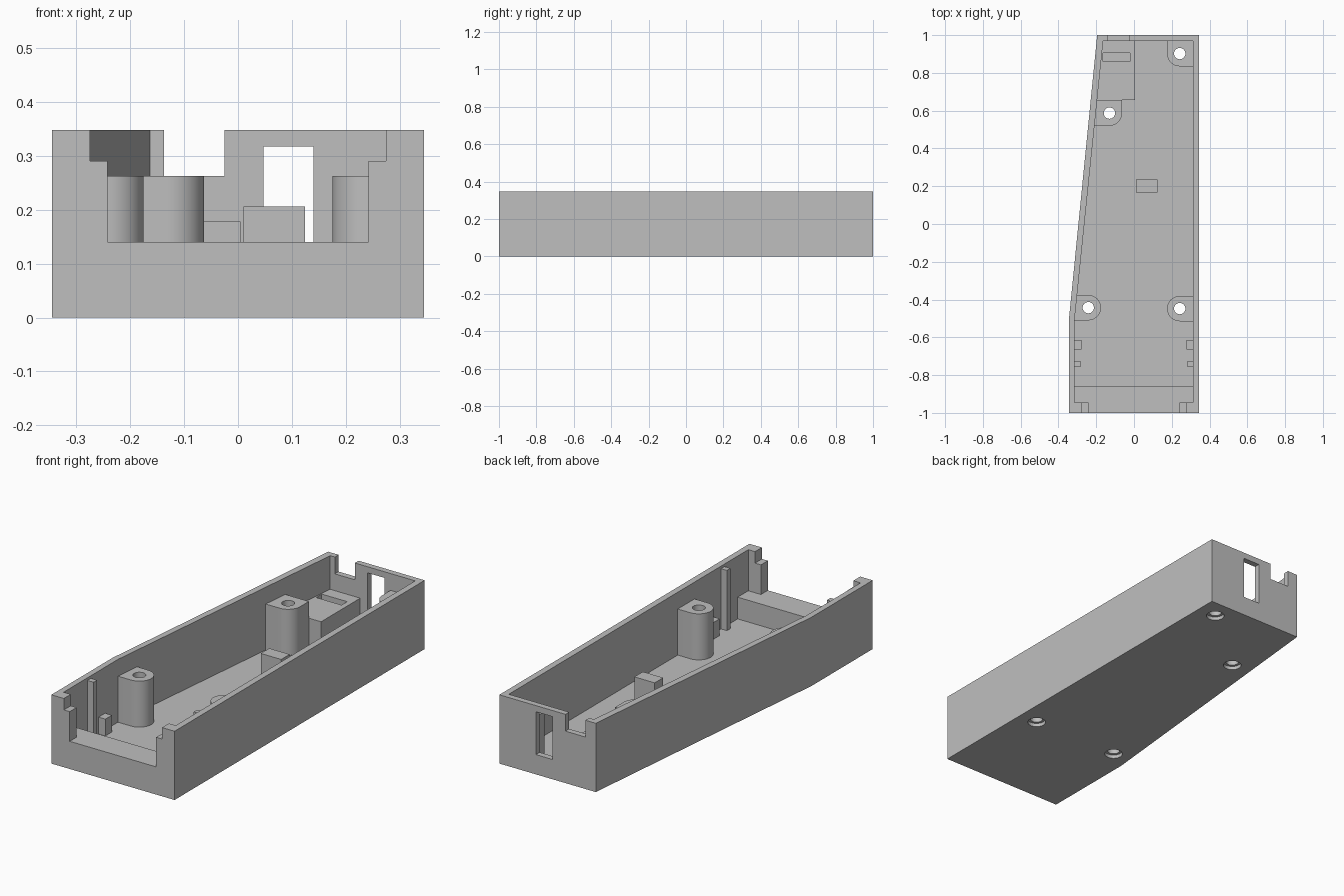
import bpy, bmesh
from math import sin, cos, pi

if "Cube" in bpy.data.objects:
    bpy.data.objects.remove(bpy.data.objects["Cube"])

FLOOR, TOP, POST_TOP = 0.03, 0.348, 0.263

grey = bpy.data.materials.new("light_grey_plastic")
grey.use_nodes = True
colour = (0.52, 0.52, 0.52, 1)
grey.diffuse_color = colour
grey.node_tree.nodes["Principled BSDF"].inputs["Base Color"].default_value = colour


def prism(name, outline, z0, z1):
    """Extrude a flat outline from z0 up to z1."""
    bm = bmesh.new()
    face = bm.faces.new([bm.verts.new((x, y, z0)) for x, y in outline])
    up = bmesh.ops.extrude_face_region(bm, geom=[face])["geom"]
    moved = [v for v in up if isinstance(v, bmesh.types.BMVert)]
    bmesh.ops.translate(bm, verts=moved, vec=(0, 0, z1 - z0))
    bmesh.ops.recalc_face_normals(bm, faces=bm.faces)
    mesh = bpy.data.meshes.new(name)
    bm.to_mesh(mesh)
    bm.free()
    mesh.materials.append(grey)
    obj = bpy.data.objects.new(name, mesh)
    bpy.context.collection.objects.link(obj)
    return obj


def block(name, x0, x1, y0, y1, z0, z1):
    return prism(name, [(x0, y0), (x1, y0), (x1, y1), (x0, y1)], z0, z1)


def cylinder(name, x, y, r, z0, z1, n=32):
    ring = [(x + r * cos(2 * pi * i / n), y + r * sin(2 * pi * i / n)) for i in range(n)]
    return prism(name, ring, z0, z1)


def activate(obj):
    bpy.ops.object.select_all(action="DESELECT")
    obj.select_set(True)
    bpy.context.view_layer.objects.active = obj


def cut(obj, cutter):
    """Subtract the cutter, then remove it."""
    cutter.hide_render = True
    activate(obj)
    mod = obj.modifiers.new("cut", "BOOLEAN")
    mod.operation, mod.solver, mod.object = "DIFFERENCE", "EXACT", cutter
    bpy.ops.object.modifier_apply(modifier=mod.name)
    bpy.data.objects.remove(cutter)


# Tray shell with one tapered side
tray = prism("tray", [(-0.345, -1), (0.345, -1), (0.345, 1), (-0.195, 1), (-0.345, -0.51)], 0, TOP)
cut(tray, prism("cavity", [(-0.315, -0.945), (0.313, -0.945), (0.313, 0.97),
                           (-0.163, 0.97), (-0.315, -0.51)], FLOOR, 0.5))

# Stepped front opening, rear notch and rear window
cut(tray, block("front_opening", -0.242, 0.242, -1.1, -0.9, 0.14, 0.5))
cut(tray, block("front_step", -0.275, 0.275, -1.1, -0.9, 0.29, 0.5))
cut(tray, block("rear_notch", -0.137, -0.025, 0.95, 1.1, 0.263, 0.5))
cut(tray, block("rear_window", 0.047, 0.14, 0.95, 1.1, 0.10, 0.317))

# Sill behind the front opening
block("front_sill", -0.315, 0.313, -0.945, -0.86, FLOOR, 0.14)

# Guide rails and short stops on both side walls
for side, s in (("left", 1), ("right", -1)):
    block(side + "_guide_rail", s * 0.28, s * 0.32, -0.755, -0.727, FLOOR, 0.335)
    block(side + "_stop", s * 0.277, s * 0.32, -0.665, -0.613, FLOOR, 0.115)


def screw_post(name, x, y, wall_x, end_y=None):
    """Rounded post joined to a side wall; end_y squares off its rear side."""
    r = 0.067
    s = 1 if x > wall_x else -1
    stop = 90 if end_y is None else 0
    steps = 20
    pts = [(wall_x, y - r)]
    for i in range(steps + 1):
        a = (-90 + (stop + 90) * i / steps) * pi / 180
        pts.append((x + s * r * cos(a), y + r * sin(a)))
    if end_y is not None:
        pts.append((x + s * r, end_y))
    pts.append((wall_x, y + r if end_y is None else end_y))
    post = prism(name, pts, FLOOR, POST_TOP)
    cut(post, cylinder("post_hole", x, y, 0.03, -0.1, 0.5))
    activate(post)
    bpy.ops.object.shade_smooth_by_angle(angle=pi / 6)
    # Screw hole and head recess through the tray floor
    cut(tray, cylinder("screw_hole", x, y, 0.03, -0.1, 0.1))
    cut(tray, cylinder("head_recess", x, y, 0.043, -0.1, 0.018))


screw_post("front_right_post", -0.242, -0.443, -0.32)
screw_post("front_left_post", 0.242, -0.448, 0.32)
screw_post("rear_right_post", -0.13, 0.587, -0.217, 0.657)
screw_post("rear_left_post", 0.242, 0.902, 0.32, 0.975)

# Raised platform at the rear with a slot in its top
platform = prism("rear_platform", [(-0.2, 0.657), (0.005, 0.657), (0.005, 0.972), (-0.168, 0.972)],
                 FLOOR, 0.178)
cut(platform, block("platform_slot", -0.165, -0.022, 0.86, 0.905, 0.13, 0.5))

# Support block in the middle of the floor
block("support_block", 0.01, 0.124, 0.168, 0.236, FLOOR, 0.206)

activate(tray)
bpy.ops.object.shade_smooth_by_angle(angle=pi / 6 * 0.15)
